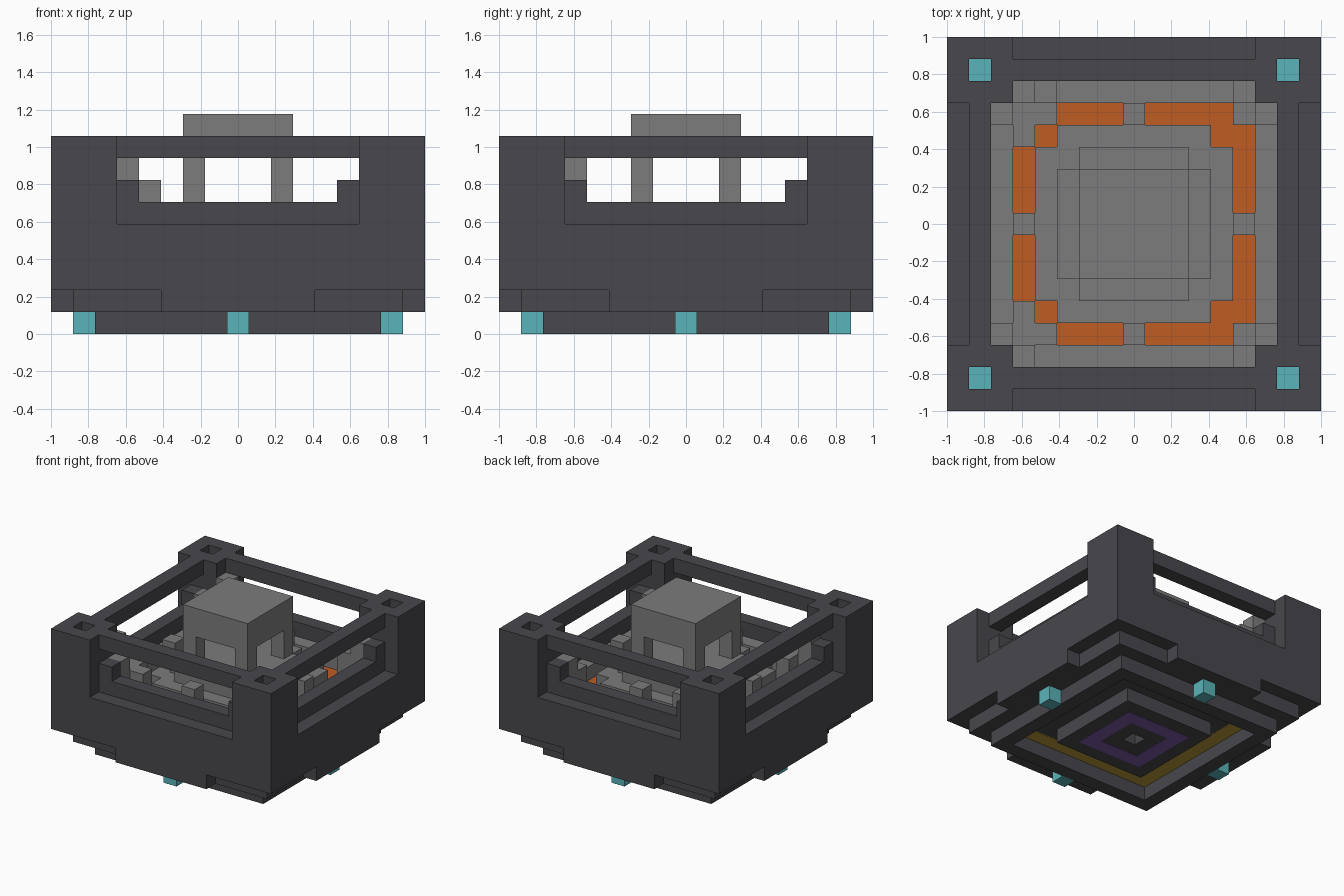
import bpy
import bmesh

old = bpy.data.objects.get("Cube")
if old:
    bpy.data.objects.remove(old, do_unlink=True)

N = 17          # blocks along each side
U = 2 / N       # block size


def material(name, rgb):
    lin = [(c / 255 / 12.92) if c < 11 else ((c / 255 + 0.055) / 1.055) ** 2.4 for c in rgb]
    m = bpy.data.materials.new(name)
    m.use_nodes = True
    m.diffuse_color = (*lin, 1)
    m.node_tree.nodes["Principled BSDF"].inputs["Base Color"].default_value = (*lin, 1)
    return m


dark = material("dark metal", (72, 71, 76))
grey = material("grey metal", (124, 124, 124))
teal = material("teal light", (90, 180, 186))
orange = material("orange channel", (192, 92, 36))
yellow = material("yellow band", (182, 153, 53))
purple = material("purple ring", (122, 88, 163))


def turned(box):
    """Quarter turn of a block range about the centre."""
    x0, x1, y0, y1, z0, z1 = box
    return (N - y1, N - y0, x0, x1, z0, z1)


def part(name, mat, boxes, four=True):
    """One object from block ranges, optionally repeated on all four sides."""
    bm = bmesh.new()
    for box in boxes:
        for _ in range(4 if four else 1):
            x0, x1, y0, y1, z0, z1 = box
            cube = bmesh.ops.create_cube(bm, size=1)["verts"]
            for v in cube:
                v.co.x = ((x1 if v.co.x > 0 else x0) - N / 2) * U
                v.co.y = ((y1 if v.co.y > 0 else y0) - N / 2) * U
                v.co.z = (z1 if v.co.z > 0 else z0) * U
            box = turned(box)
    mesh = bpy.data.meshes.new(name)
    bm.to_mesh(mesh)
    bm.free()
    mesh.materials.append(mat)
    ob = bpy.data.objects.new(name, mesh)
    bpy.context.collection.objects.link(ob)
    return ob


# Hull and underside
part("hull_slab", dark, [(0, 17, 0, 17, 2, 4)], False)
part("lower_deck", dark, [(1, 16, 1, 16, 1, 2)], False)
part("side_skirt", dark, [(5, 12, 0, 1, 1, 2)])
part("bottom_frame", dark, [(2, 14, 2, 3, 0, 1)])
part("bottom_core", dark, [(5, 9, 5, 8, 0.03, 1)])
part("bottom_purple_ring", purple, [(6, 10, 6, 7, 0, 0.03)])
part("bottom_yellow_band", yellow, [(3, 13, 3, 4, 0.95, 1)])
part("core_plug", grey, [(8, 9, 8, 9, 0.9, 1)], False)
part("bottom_light", teal, [(8, 9, 1, 2, 0, 1)])

# Outer walls with sill, corner steps and top rail
part("wall", dark, [(0, 15, 0, 2, 4, 5)])
part("sill", dark, [(3, 14, 1, 2, 5, 6)])
part("sill_step", dark, [(3, 4, 1, 2, 6, 7), (13, 14, 1, 2, 6, 7)])
part("top_rail", dark, [(3, 14, 1, 2, 8, 9)])

# Hollow corner towers with a light in each shaft
part("tower", dark, [(0, 3, 0, 3, 4, 7)])
part("tower_top", dark, [(0, 3, 0, 1, 7, 9), (0, 3, 2, 3, 7, 9),
                         (0, 1, 1, 2, 7, 9), (2, 3, 1, 2, 7, 9)])
part("tower_light", teal, [(1, 2, 1, 2, 7, 7.05)])

# Inner ledge, bridges over the channel and raised corner blocks
part("inner_ledge", grey, [(3, 14, 2, 3, 4, 5)])
part("ledge_end", grey, [(3, 4, 2, 3, 5, 7), (13, 14, 2, 3, 5, 7)])
part("bridge", grey, [(8, 9, 3, 4, 4, 6)])
part("corner_block", grey, [(3, 4, 3, 4, 4, 6)])
part("left_out_blocks", grey, [(4, 5, 3, 4, 4, 6), (3, 4, 4, 5, 4, 6),
                               (4, 5, 13, 14, 4, 6), (3, 4, 12, 13, 4, 6)], False)
part("tall_blocks", grey, [(3, 4, 14, 15, 7, 8), (4, 5, 14, 15, 5, 7),
                           (2, 3, 3, 4, 7, 8)], False)

# Glowing channel floor
part("channel", orange, [(3, 13, 3, 4, 4, 4.05), (4, 5, 4, 5, 4, 4.05)])

# Inner platform with cut corners, and stepped plinth
part("platform", grey, [(5, 12, 4, 13, 4, 5), (4, 13, 5, 12, 4, 5)], False)
part("plinth", grey, [(5, 12, 6, 11, 5, 6), (6, 11, 5, 12, 5, 6)], False)

# Central block on four legs
part("centre_leg", grey, [(6, 7, 6, 7, 6, 8)])
part("centre_cap", grey, [(6, 11, 6, 11, 8, 10)], False)
